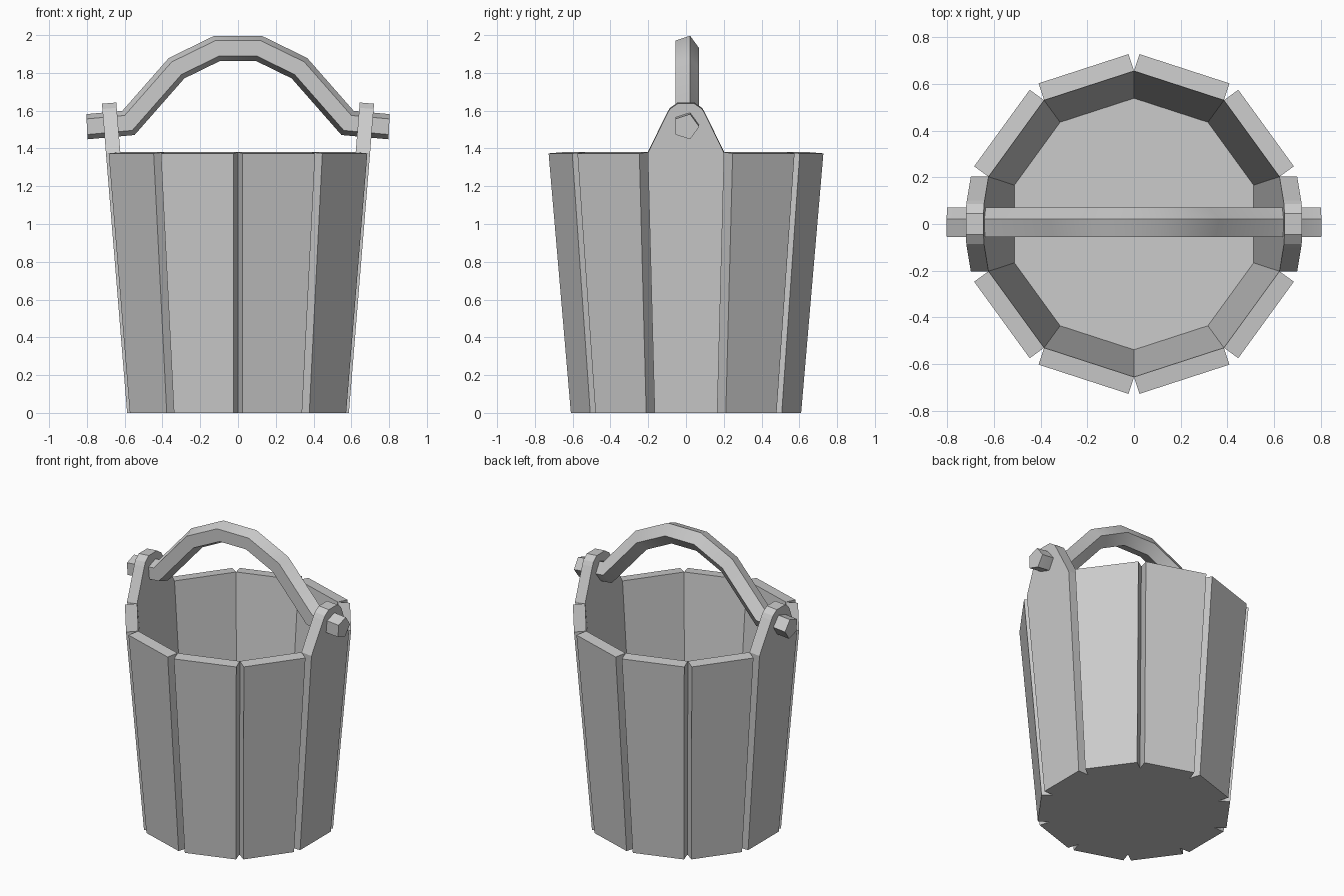
import bpy, bmesh, math
from mathutils import Vector

if "Cube" in bpy.data.objects:
    bpy.data.objects.remove(bpy.data.objects["Cube"])

grey = bpy.data.materials.new("plain grey")
grey.use_nodes = True
grey.diffuse_color = (0.6, 0.6, 0.6, 1)
grey.node_tree.nodes["Principled BSDF"].inputs["Base Color"].default_value = (0.6, 0.6, 0.6, 1)

STAVES = 10
RIM = 1.38          # rim height
BASE = 0.511        # inner apothem at the bottom
SLOPE = 0.0812      # outward lean of the walls
THICK = 0.076       # stave thickness
half_angle = math.pi / STAVES


def finish(name, bm):
    bmesh.ops.recalc_face_normals(bm, faces=bm.faces)
    mesh = bpy.data.meshes.new(name)
    bm.to_mesh(mesh)
    bm.free()
    mesh.materials.append(grey)
    obj = bpy.data.objects.new(name, mesh)
    bpy.context.collection.objects.link(obj)
    return obj


def bridge(bm, ring_a, ring_b):
    n = len(ring_a)
    for i in range(n):
        j = (i + 1) % n
        bm.faces.new((ring_a[i], ring_a[j], ring_b[j], ring_b[i]))


def slab(name, outline, angle):
    """Leaning board with a (sideways, height) outline, facing the given angle."""
    bm = bmesh.new()
    out = Vector((math.cos(angle), math.sin(angle), 0))
    side = Vector((-out.y, out.x, 0))
    rings = []
    for thick in (0, THICK):
        ring = []
        for s, z in outline:
            drop = SLOPE * thick if z > 0 else 0
            p = out * (BASE + SLOPE * z + thick) + side * s
            p.z = z - drop
            ring.append(bm.verts.new(p))
        bm.faces.new(ring)
        rings.append(ring)
    bridge(bm, *rings)
    return finish(name, bm)


# Staves: the two on the sides rise into ears that hold the handle
low = BASE * math.tan(half_angle)
high = (BASE + SLOPE * RIM) * math.tan(half_angle)
board = [(-low, 0), (low, 0), (high, RIM), (-high, RIM)]
ear_half = [(high, RIM), (0.10, 1.59), (0.085, 1.615), (0.045, 1.643)]
eared = [(-low, 0), (low, 0)] + ear_half + [(-s, z) for s, z in reversed(ear_half)]
for i in range(STAVES):
    angle = 2 * half_angle * i
    if i == 0:
        slab("left_eared_stave", eared, angle)
    elif i == STAVES // 2:
        slab("right_eared_stave", eared, angle)
    else:
        slab(f"stave_{i}", board, angle)

# Floor
bm = bmesh.new()
rings = []
for z in (0, 0.015):
    r = (BASE + SLOPE * z) / math.cos(half_angle)
    ring = [bm.verts.new((r * math.cos(a), r * math.sin(a), z))
            for a in (half_angle * (2 * i + 1) for i in range(STAVES))]
    bm.faces.new(ring)
    rings.append(ring)
bridge(bm, *rings)
finish("floor", bm)

# Handle: five-sided bar mitred along a mirrored path
half_path = [(0.8, 1.515), (0.58, 1.535), (0.325, 1.825), (0.11, 1.93)]
path = [Vector((-x, 0, z)) for x, z in half_path]
path += [Vector((x, 0, z)) for x, z in reversed(half_path)]
bm = bmesh.new()
rings = []
for i, p in enumerate(path):
    before = (p - path[i - 1]).normalized() if i > 0 else Vector((1, 0, 0))
    after = (path[i + 1] - p).normalized() if i < len(path) - 1 else Vector((1, 0, 0))
    along = (before + after).normalized()
    normal = Vector((-along.z, 0, along.x)) / along.dot(after)
    ring = []
    for k in range(5):
        a = math.tau * k / 5
        ring.append(bm.verts.new(p + 0.07 * (Vector((0, math.cos(a), 0)) + normal * math.sin(a))))
    if rings:
        bridge(bm, rings[-1], ring)
    rings.append(ring)
bm.faces.new(rings[0])
bm.faces.new(rings[-1])
handle = finish("handle", bm)
bpy.context.view_layer.objects.active = handle
handle.select_set(True)
bpy.ops.object.shade_smooth_by_angle(angle=math.radians(60))
handle.select_set(False)
